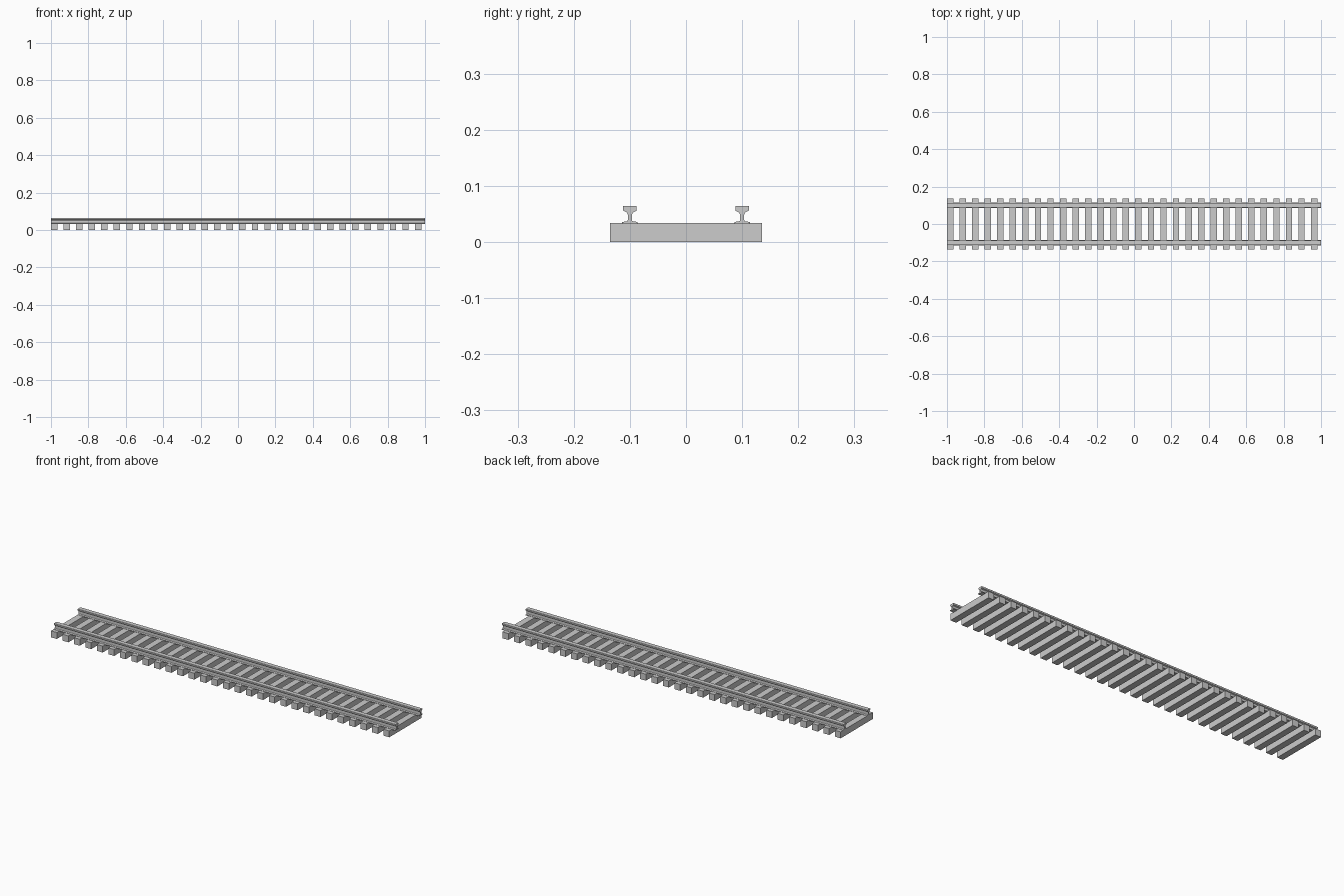
import bpy, bmesh

if "Cube" in bpy.data.objects:
    bpy.data.objects.remove(bpy.data.objects["Cube"])

# One flat grey for the whole track
grey = bpy.data.materials.new("plain grey")
grey.diffuse_color = (0.604, 0.604, 0.604, 1)
grey.use_nodes = True
grey.node_tree.nodes["Principled BSDF"].inputs["Base Color"].default_value = grey.diffuse_color

COUNT = 30            # sleepers
PITCH = 0.0671
SLEEPER_W = 0.034
SLEEPER_H = 0.034
HALF_LEN = 0.135
GAUGE = 0.1           # rail centre distance from y = 0


def make_object(name, bm):
    bmesh.ops.recalc_face_normals(bm, faces=bm.faces[:])
    mesh = bpy.data.meshes.new(name)
    bm.to_mesh(mesh)
    bm.free()
    mesh.materials.append(grey)
    obj = bpy.data.objects.new(name, mesh)
    bpy.context.collection.objects.link(obj)
    return obj


# Sleepers: one box repeated along x
bm = bmesh.new()
bmesh.ops.create_cube(bm, size=1)
for v in bm.verts:
    v.co.x = -1 + (v.co.x + 0.5) * SLEEPER_W
    v.co.y *= 2 * HALF_LEN
    v.co.z = (v.co.z + 0.5) * SLEEPER_H
sleepers = make_object("sleepers", bm)
arr = sleepers.modifiers.new("repeat", 'ARRAY')
arr.count = COUNT
arr.use_relative_offset = False
arr.use_constant_offset = True
arr.constant_offset_displace = (PITCH, 0, 0)

# Rail section, right half from foot up to head (offset, z)
half = [(0.014, 0.032), (0.014, 0.0355), (0.0045, 0.037), (0.0037, 0.039),
        (0.0037, 0.049), (0.0055, 0.0525), (0.0115, 0.0555), (0.0122, 0.057),
        (0.0122, 0.0635), (0.0112, 0.0645)]
profile = half + [(-y, z) for y, z in reversed(half)]

# Rails: section extruded along the full length
for name, side in (("front_rail", -1), ("back_rail", 1)):
    bm = bmesh.new()
    face = bm.faces.new([bm.verts.new((-1, side * GAUGE + y, z)) for y, z in profile])
    ext = bmesh.ops.extrude_face_region(bm, geom=[face], use_keep_orig=True)
    moved = [g for g in ext["geom"] if isinstance(g, bmesh.types.BMVert)]
    bmesh.ops.translate(bm, verts=moved, vec=(2, 0, 0))
    make_object(name, bm)
